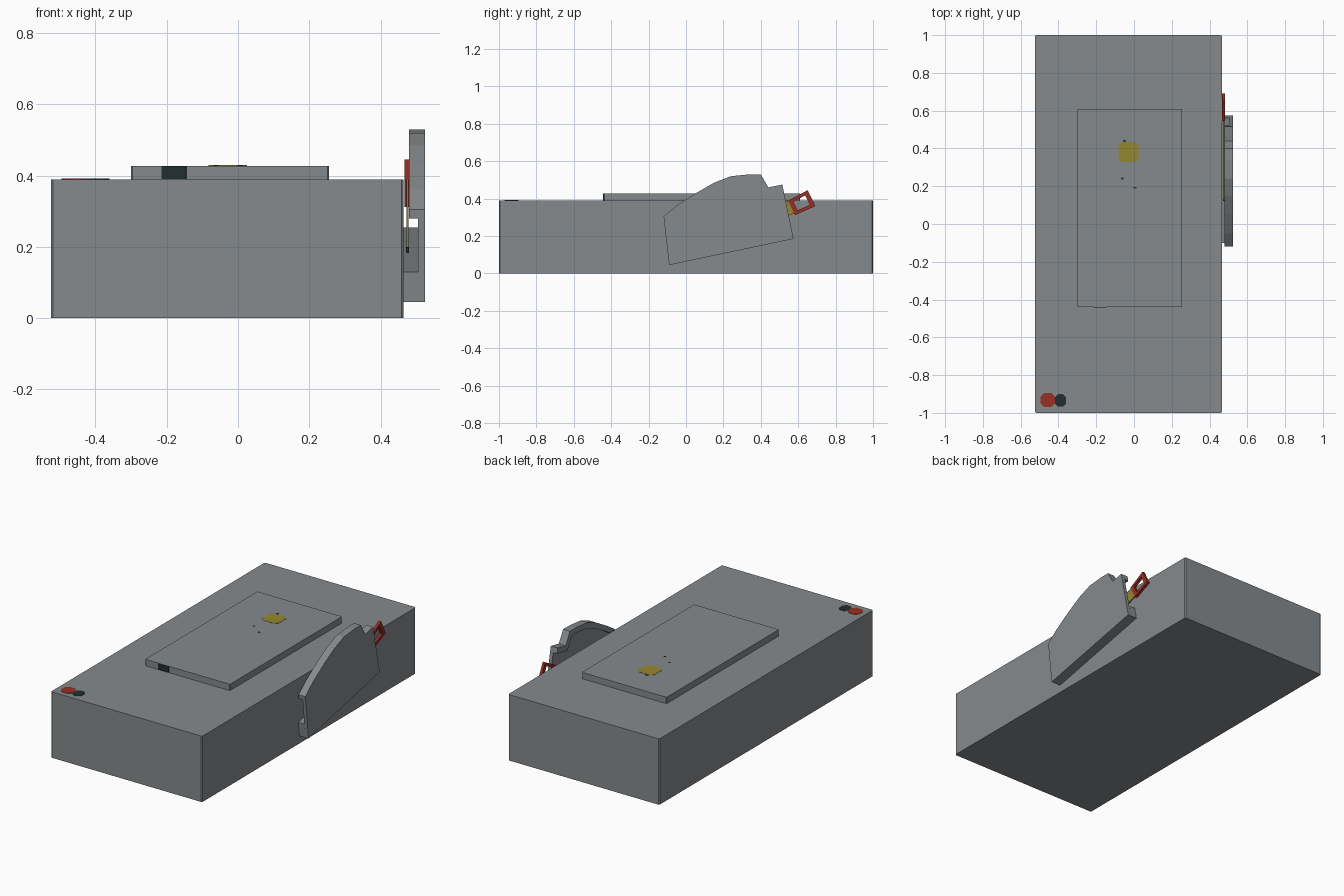
import bpy, bmesh
from mathutils import Vector

if "Cube" in bpy.data.objects:
    bpy.data.objects.remove(bpy.data.objects["Cube"])


def mat(name, r, g, b):
    m = bpy.data.materials.new(name)
    m.diffuse_color = (r, g, b, 1)
    m.use_nodes = True
    m.node_tree.nodes["Principled BSDF"].inputs["Base Color"].default_value = m.diffuse_color
    return m


GREY = mat("slate grey", 0.235, 0.255, 0.265)
RED = mat("brick red", 0.32, 0.028, 0.018)
YELLOW = mat("mustard yellow", 0.30, 0.245, 0.03)
DARK = mat("near black", 0.016, 0.027, 0.03)


def prism(name, pts, lo, hi, axis, material):
    """Extrude a 2D outline from lo to hi along 'x' (pts are y,z) or 'z' (pts are x,y)."""
    bm = bmesh.new()
    place = (lambda p, h: (h, p[0], p[1])) if axis == "x" else (lambda p, h: (p[0], p[1], h))
    base = bm.faces.new([bm.verts.new(place(p, lo)) for p in pts])
    ext = bmesh.ops.extrude_face_region(bm, geom=[base])
    move = Vector(place((0, 0), hi - lo))
    bmesh.ops.translate(bm, vec=move, verts=[v for v in ext["geom"] if isinstance(v, bmesh.types.BMVert)])
    bmesh.ops.recalc_face_normals(bm, faces=bm.faces)
    me = bpy.data.meshes.new(name)
    bm.to_mesh(me)
    bm.free()
    me.materials.append(material)
    ob = bpy.data.objects.new(name, me)
    bpy.context.collection.objects.link(ob)
    return ob


def rounded(x0, x1, y0, y1, c):
    """Rectangle with chamfered corners."""
    return [(x0 + c, y0), (x1 - c, y0), (x1, y0 + c), (x1, y1 - c),
            (x1 - c, y1), (x0 + c, y1), (x0, y1 - c), (x0, y0 + c)]


# Main body and raised top panel
prism("body", rounded(-0.525, 0.465, -1, 1, 0.006), 0, 0.39, "z", GREY)
prism("top_panel", rounded(-0.30, 0.255, -0.44, 0.61, 0.004), 0.385, 0.428, "z", GREY)

# Painted markings
prism("yellow_spot", rounded(-0.083, 0.025, 0.327, 0.433, 0.018), 0.427, 0.4295, "z", YELLOW)
for i, (x, y) in enumerate([(-0.05, 0.44), (-0.062, 0.24), (0.005, 0.192)]):
    prism(f"speck_{i + 1}", rounded(x - 0.007, x + 0.007, y - 0.005, y + 0.005, 0.002),
          0.427, 0.429, "z", DARK)
prism("red_button", rounded(-0.495, -0.418, -0.97, -0.895, 0.02), 0.388, 0.392, "z", RED)
prism("dark_button", rounded(-0.418, -0.36, -0.967, -0.9, 0.016), 0.388, 0.392, "z", DARK)
prism("front_slot", rounded(-0.215, -0.145, -0.4425, -0.438, 0.0005), 0.391, 0.427, "z", DARK)

# Side holder: outer plate, arched rim and bottom ledge
arc = [(-0.12, 0.305), (-0.05, 0.363), (0.05, 0.428), (0.15, 0.485), (0.24, 0.52),
       (0.34, 0.53), (0.40, 0.53), (0.44, 0.46), (0.515, 0.475)]
prism("holder_plate", [(-0.09, 0.045), (0.575, 0.185)] + arc[::-1], 0.505, 0.525, "x", GREY)
inner = [(-0.117, 0.28), (-0.04, 0.335), (0.06, 0.398), (0.16, 0.454), (0.245, 0.487),
         (0.34, 0.498), (0.38, 0.498), (0.424, 0.425), (0.522, 0.443)]
prism("holder_rim", arc + inner[::-1], 0.48, 0.505, "x", GREY)
prism("holder_ledge", [(-0.09, 0.045), (0.575, 0.185), (0.561, 0.255), (-0.10, 0.13)],
      0.465, 0.505, "x", GREY)

# Blade kept in the holder
prism("blade", [(0.13, 0.185), (0.535, 0.305), (0.59, 0.325), (0.55, 0.39), (0.13, 0.20)],
      0.473, 0.479, "x", YELLOW)
prism("blade_tip", [(0.122, 0.183), (0.132, 0.185), (0.132, 0.2), (0.122, 0.198)],
      0.472, 0.48, "x", DARK)

# Red loop handle: four bars around an open middle
outer = [Vector(p) for p in [(0.545, 0.388), (0.65, 0.445), (0.692, 0.36), (0.583, 0.312)]]
mid = sum(outer, Vector((0, 0))) / 4
hole = [mid + (p - mid) * 0.6 for p in outer]
for i in range(4):
    j = (i + 1) % 4
    prism(f"handle_bar_{i + 1}", [outer[i], outer[j], hole[j], hole[i]], 0.467, 0.483, "x", RED)
